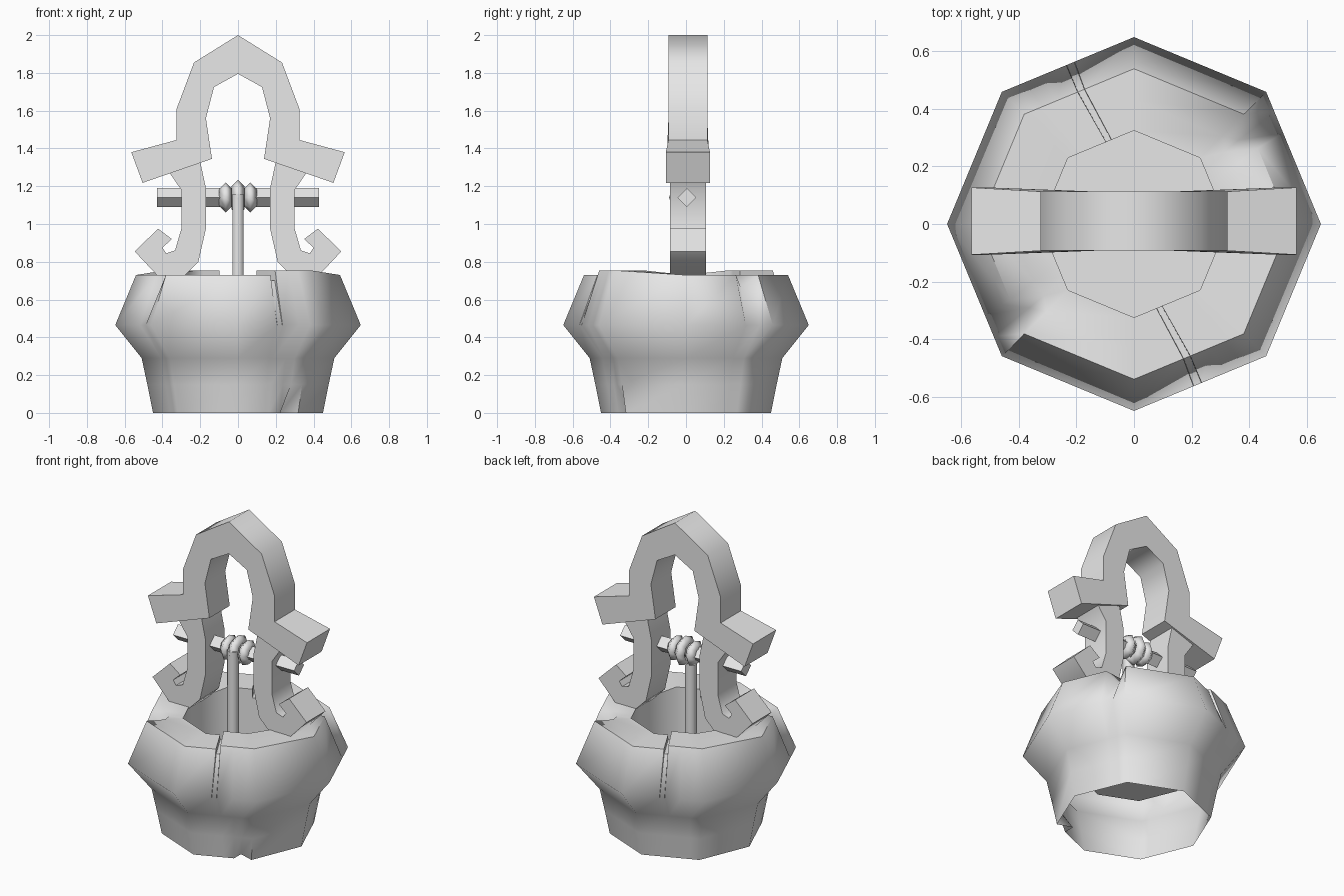
import bpy, bmesh, math
from mathutils import Vector

if "Cube" in bpy.data.objects:
    bpy.data.objects.remove(bpy.data.objects["Cube"])

stone = bpy.data.materials.new("plain_grey")
stone.use_nodes = True
GREY = (0.8, 0.8, 0.8, 1)
stone.diffuse_color = GREY
stone.node_tree.nodes["Principled BSDF"].inputs["Base Color"].default_value = GREY


def finish(obj, angle=65):
    obj.data.materials.clear()
    obj.data.materials.append(stone)
    bpy.ops.object.select_all(action="DESELECT")
    obj.select_set(True)
    bpy.context.view_layer.objects.active = obj
    bpy.ops.object.shade_smooth_by_angle(angle=math.radians(angle))
    return obj


def make(name, bm, angle=65):
    bmesh.ops.recalc_face_normals(bm, faces=bm.faces)
    mesh = bpy.data.meshes.new(name)
    bm.to_mesh(mesh)
    bm.free()
    obj = bpy.data.objects.new(name, mesh)
    bpy.context.collection.objects.link(obj)
    return finish(obj, angle)


def slab(name, outline, half, arm_half=None):
    """Extrude a front outline through y, optionally flaring the outer ends."""
    bm = bmesh.new()
    front = [bm.verts.new((x, -half, z)) for x, z in outline]
    face = bm.faces.new(front)
    out = bmesh.ops.extrude_face_region(bm, geom=[face])
    for v in out["geom"]:
        if isinstance(v, bmesh.types.BMVert):
            v.co.y = half
    for v in bm.verts:
        if arm_half and abs(v.co.x) > 0.4:
            v.co.y *= arm_half / half
        v.co.y += 0.01
    return make(name, bm)


def on_octagon(step, t):
    """Unit octagon point, a fraction t along the edge after corner `step`."""
    a, b = (Vector((math.cos(k * math.pi / 4), math.sin(k * math.pi / 4), 0)) for k in (step, step + 1))
    return a.lerp(b, t)


# Well body: columns around the octagon, each (corner, outer t, inner t, top z, kind)
LOW, HIGH = 0.73, 0.755
half_turn = [
    (0, 0, 0, LOW, ""), (0, 0.69, 0.6, LOW, ""), (0, 0.85, 0.8, LOW, "chip"),
    (1, 0, 0, LOW, ""), (2, 0, 0, LOW, ""),
    (2, 0.45, 0.34, LOW, ""), (2, 0.453, 0.343, 0.70, ""),
    (2, 0.51, 0.42, 0.70, ""), (2, 0.513, 0.423, HIGH, ""),
    (2, 0.7, 0.65, HIGH, ""), (2, 0.83, 0.8, HIGH, "dent"), (3, 0, 0, HIGH, ""),
]
profile = [(0.45, 0), (0.48, 0.15), (0.51, 0.29), (0.65, 0.465)]
bm = bmesh.new()
columns = []
for turn in (0, 4):
    for step, t_out, t_in, top, kind in half_turn:
        out, inn = on_octagon(step + turn, t_out), on_octagon(step + turn, t_in)
        up = Vector((0, 0, 1))
        pts = [out * r + up * z for r, z in profile]
        rim, lip = out * 0.54 + up * top, inn * 0.325 + up * top
        mid = rim.lerp(lip, 0.5)
        if kind == "chip":
            rim = out * 0.485 + up * 0.66
            mid = out * 0.415 + up * top
        if kind == "dent" and turn == 4:
            pts[0] = out * 0.38
        pts += [rim, mid, lip, inn * 0.325 + up * 0.32]
        columns.append([bm.verts.new(p) for p in pts])
for a, b in zip(columns, columns[1:] + columns[:1]):
    for i in range(len(a) - 1):
        bm.faces.new((a[i], b[i], b[i + 1], a[i + 1]))
# Shaft floor; the underside of the body stays open
bm.faces.new([c[-1] for c in columns])
make("well_body", bm)

# Upper arch with its drooping arms
arch_half = [(0.138, 1.345), (0.17, 1.56), (0.127, 1.725), (0, 1.795)]
arch_outer = [(0, 2.0), (0.233, 1.855), (0.325, 1.61), (0.325, 1.445), (0.565, 1.38), (0.505, 1.218)]
right_side = arch_outer + arch_half
arch = right_side[:-1] + [right_side[-1]] + [(-x, z) for x, z in reversed(right_side[1:-1])]
slab("arch", arch, 0.103, 0.117)

# Legs with curled feet
leg = [(0.2, 1.33), (0.17, 1.19), (0.17, 0.975), (0.21, 0.80), (0.29, 0.72),
       (0.42, 0.72), (0.547, 0.855), (0.423, 0.975), (0.35, 0.92), (0.40, 0.875),
       (0.38, 0.845), (0.333, 0.86), (0.3, 0.975), (0.3, 1.18), (0.365, 1.275)]
for side, name in ((1, "left_leg"), (-1, "right_leg")):
    slab(name, [(side * x, z) for x, z in leg], 0.096)

# Crossbar
bpy.ops.mesh.primitive_cylinder_add(vertices=4, radius=0.05, depth=0.86, location=(0, 0.005, 1.14),
                                    rotation=(0, math.pi / 2, 0))
bpy.context.object.name = "crossbar"
finish(bpy.context.object, 30)

# Rope coils and hanging rope
for x, big, name in ((-0.065, 0.045, "coil_right"), (0, 0.06, "coil_middle"), (0.065, 0.045, "coil_left")):
    bpy.ops.mesh.primitive_torus_add(major_radius=big, minor_radius=0.035, major_segments=8,
                                     minor_segments=4, location=(x, 0.005, 1.14),
                                     rotation=(0, math.pi / 2, 0))
    bpy.context.object.name = name
    finish(bpy.context.object, 100)
bpy.ops.mesh.primitive_cylinder_add(vertices=6, radius=0.035, depth=0.84, location=(0, -0.05, 0.74))
bpy.context.object.name = "rope"
finish(bpy.context.object)
